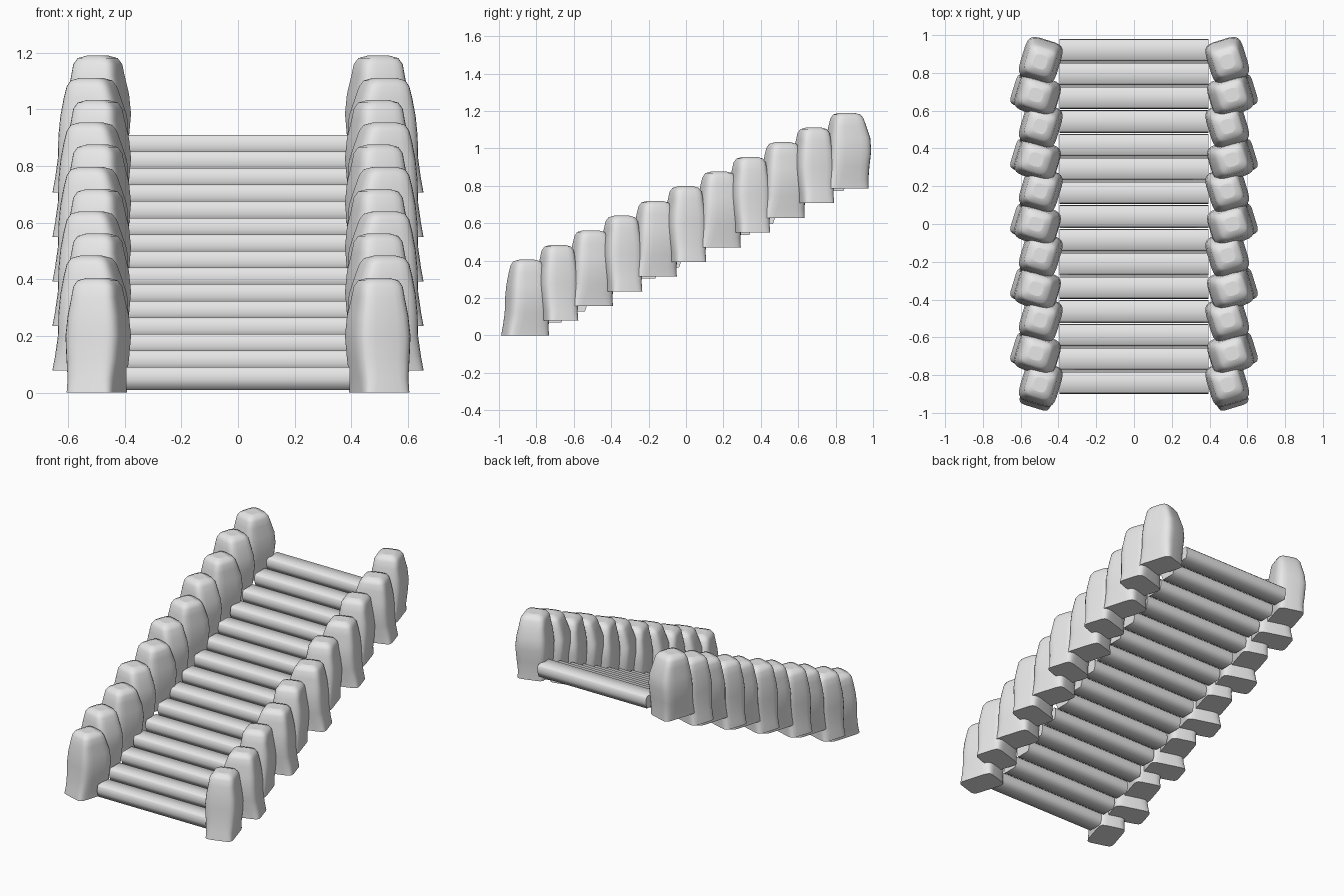
import bpy
import bmesh
from math import cos, sin, pi, radians, copysign
from mathutils import Matrix

cube = bpy.data.objects.get("Cube")
if cube:
    bpy.data.objects.remove(cube, do_unlink=True)

stone = bpy.data.materials.new("pale_grey_stone")
stone.use_nodes = True
stone.diffuse_color = (0.8, 0.8, 0.8, 1)
stone.node_tree.nodes["Principled BSDF"].inputs["Base Color"].default_value = (0.8, 0.8, 0.8, 1)


def loft(name, rings):
    """Mesh object skinned through closed rings of equal length, capped flat."""
    bm = bmesh.new()
    loops = [[bm.verts.new(p) for p in ring] for ring in rings]
    n = len(loops[0])
    for low, high in zip(loops, loops[1:]):
        for i in range(n):
            j = (i + 1) % n
            bm.faces.new((low[i], low[j], high[j], high[i])).smooth = True
    bm.faces.new(loops[0][::-1])
    bm.faces.new(loops[-1])
    bmesh.ops.recalc_face_normals(bm, faces=bm.faces)
    mesh = bpy.data.meshes.new(name)
    bm.to_mesh(mesh)
    bm.free()
    mesh.materials.append(stone)
    obj = bpy.data.objects.new(name, mesh)
    bpy.context.collection.objects.link(obj)
    return obj


# Treads: softly rounded slabs climbing towards the back
STEPS = 15
half = [(0.048, 0), (0.06, 0.035), (0.057, 0.07), (0.048, 0.08)]
profile = half + [(-y, z) for y, z in reversed(half)]
for k in range(STEPS):
    y0, z0 = -0.84 + 0.1257 * k, 0.01 + 0.0586 * k
    loft(f"step_{k + 1}", [[(x, y0 + y, z0 + z) for y, z in profile]
                           for x in (-0.395, 0.395)])

# Boulder sections: height, half width, half depth, depth offset, corner power
SECTIONS = [
    (0.00, 0.086, 0.116, -0.006, 7),
    (0.05, 0.088, 0.113, -0.002, 5),
    (0.12, 0.097, 0.110, 0.006, 4.5),
    (0.20, 0.102, 0.113, 0.012, 4.5),
    (0.27, 0.095, 0.108, 0.013, 4.5),
    (0.335, 0.083, 0.092, 0.008, 4.5),
    (0.375, 0.077, 0.080, 0.006, 4.5),
    (0.396, 0.064, 0.067, 0.005, 4),
    (0.405, 0.036, 0.038, 0.004, 3),
]


def section(z, a, b, oy, power, count=24):
    ring = []
    for i in range(count):
        t = 2 * pi * (i + 0.5) / count
        c, s = cos(t), sin(t)
        ring.append((a * copysign(abs(c) ** (2 / power), c),
                     oy + b * copysign(abs(s) ** (2 / power), s), z))
    return ring


# Boulder walls: every second boulder is turned a quarter, right wall mirrors left
BOULDERS = 11
for side, sign in (("left", 1), ("right", -1)):
    for k in range(BOULDERS):
        turned = k % 2
        angle = radians(17 + 90 * turned)
        x = 0.522 if turned else 0.497
        place = (Matrix.Diagonal((sign, 1, 1, 1))
                 @ Matrix.Translation((x, -0.855 + 0.171 * k, 0.0785 * k))
                 @ Matrix.Rotation(angle, 4, "Z"))
        obj = loft(f"{side}_boulder_{k + 1}", [section(*s) for s in SECTIONS])
        obj.data.transform(place)
        if sign < 0:
            obj.data.flip_normals()
